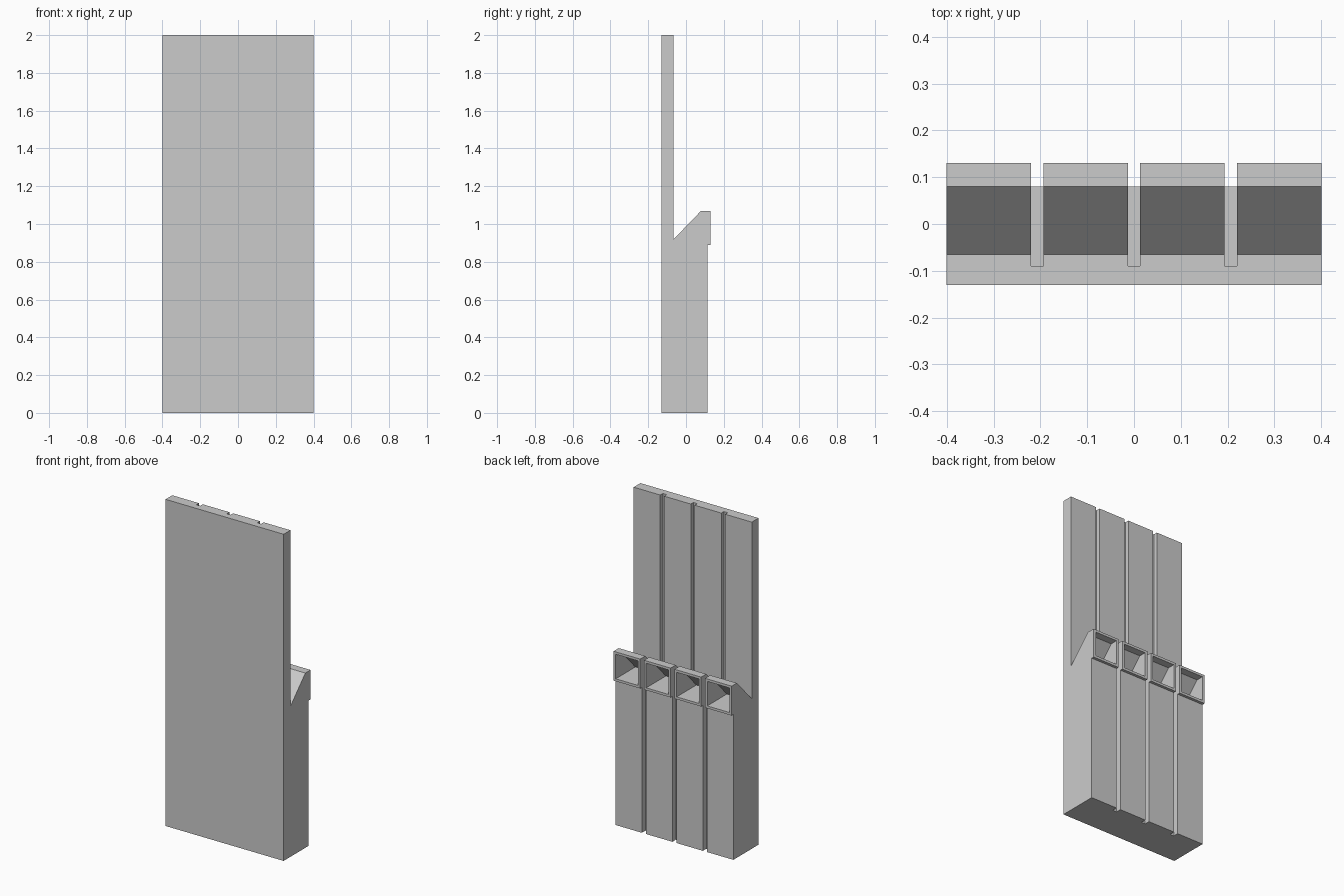
import bpy, bmesh

if "Cube" in bpy.data.objects:
    bpy.data.objects.remove(bpy.data.objects["Cube"])

WIDTH = 0.18              # slat width
PITCH = (0.8 - WIDTH) / 3  # spacing of the four slats


def prism(name, profile, x0, x1):
    """Extrude a (y, z) profile along x."""
    bm = bmesh.new()
    face = bm.faces.new([bm.verts.new((x0, y, z)) for y, z in profile])
    ext = bmesh.ops.extrude_face_region(bm, geom=[face])
    moved = [v for v in ext["geom"] if isinstance(v, bmesh.types.BMVert)]
    bmesh.ops.translate(bm, verts=moved, vec=(x1 - x0, 0, 0))
    bmesh.ops.recalc_face_normals(bm, faces=bm.faces)
    mesh = bpy.data.meshes.new(name)
    bm.to_mesh(mesh)
    bm.free()
    obj = bpy.data.objects.new(name, mesh)
    bpy.context.collection.objects.link(obj)
    return obj


# Backing core: thin tall panel with a thick lower block
prism("core", [(-0.13, 0), (0.08, 0), (0.08, 0.9), (-0.09, 0.9),
               (-0.09, 2), (-0.13, 2)], -0.4, 0.4)

# Slat wrapping the core, with a sloped hood and projecting lip
slat = prism("slat_1", [(-0.09, 2), (-0.09, 0.9), (0.08, 0.9), (0.08, 0),
                        (0.113, 0), (0.113, 0.89), (0.13, 0.89), (0.13, 1.07),
                        (0.08, 1.07), (-0.065, 0.92), (-0.065, 2)],
             -0.4, -0.4 + WIDTH)

# Wedge-shaped pocket opening through the lip
cutter = prism("pocket_cutter", [(0.15, 0.905), (0.15, 1.055), (0.084, 1.055),
                                 (-0.06, 0.905)], -0.385, -0.415 + WIDTH)
cutter.hide_render = True
mod = slat.modifiers.new("pocket", "BOOLEAN")
mod.operation = "DIFFERENCE"
mod.solver = "EXACT"
mod.object = cutter
bpy.context.view_layer.objects.active = slat
bpy.ops.object.modifier_apply(modifier=mod.name)
bpy.data.objects.remove(cutter)

# Remaining slats, leaving grooves between them
for i in range(1, 4):
    copy = slat.copy()
    copy.name = f"slat_{i + 1}"
    copy.location.x = PITCH * i
    bpy.context.collection.objects.link(copy)
